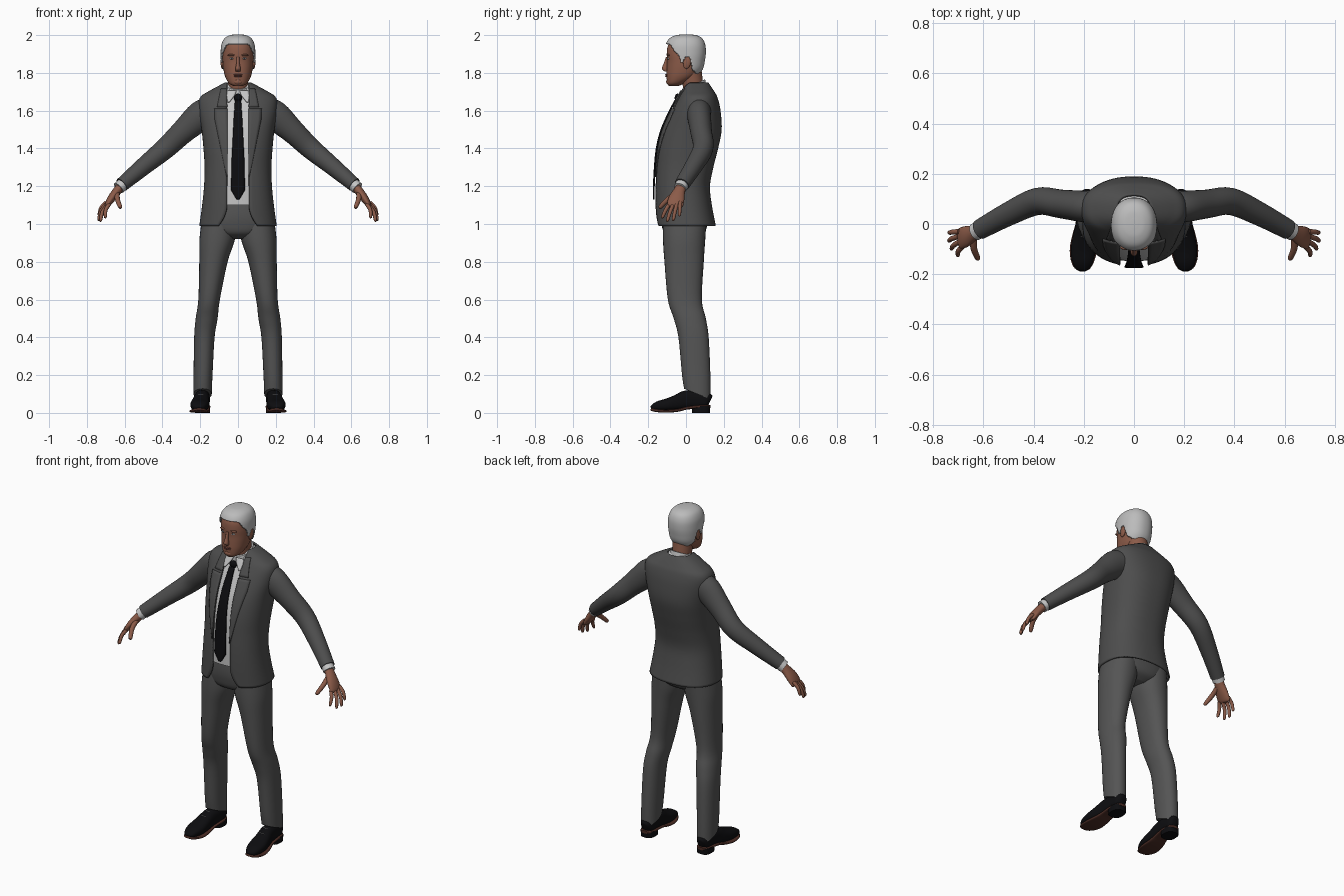
import bpy, bmesh, math
from mathutils import Vector, Matrix

if "Cube" in bpy.data.objects:
    bpy.data.objects.remove(bpy.data.objects["Cube"])


def material(name, *rgb):
    m = bpy.data.materials.new(name)
    m.diffuse_color = (*rgb, 1)
    m.use_nodes = True
    m.node_tree.nodes["Principled BSDF"].inputs["Base Color"].default_value = m.diffuse_color
    return m


JACKET = material("jacket grey", .075, .075, .075)
TROUSER = material("trouser grey", .09, .09, .09)
SHIRT = material("shirt white", .56, .56, .56)
HAIR = material("hair silver", .5, .5, .5)
SKIN = material("skin", .26, .105, .066)
LIP = material("lip", .17, .06, .045)
BLACK = material("black", .004, .004, .005)
SOLE = material("sole brown", .07, .025, .018)
EYE = material("iris grey", .1, .12, .14)


def finish(name, bm, mat, mirror=False, thick=0, angle=45):
    bmesh.ops.recalc_face_normals(bm, faces=bm.faces)
    me = bpy.data.meshes.new(name)
    bm.to_mesh(me)
    bm.free()
    me.materials.append(mat)
    me.shade_smooth()
    me.set_sharp_from_angle(angle=math.radians(angle))
    ob = bpy.data.objects.new(name, me)
    bpy.context.collection.objects.link(ob)
    if thick:
        mod = ob.modifiers.new("thickness", 'SOLIDIFY')
        mod.thickness, mod.offset = thick, 0
    if mirror:
        ob.modifiers.new("mirror", 'MIRROR')
    return ob


def spline(keys, steps):
    """Smooth run of rings (x, y, z, a, b, tilt) through the keys."""
    k = [tuple(q) + (0,) * (6 - len(q)) for q in keys]
    k = [k[0]] + k + [k[-1]]
    out = []
    for i in range(1, len(k) - 2):
        for s in range(steps):
            t = s / steps
            out.append([.5 * (2 * q + (r - p) * t + (2 * p - 5 * q + 4 * r - w) * t * t
                              + (3 * q - p - 3 * r + w) * t ** 3)
                        for p, q, r, w in zip(k[i - 1], k[i], k[i + 1], k[i + 2])])
    return out + [list(k[-1])]


def power(v, e):
    return math.copysign(abs(v) ** (2 / e), v)


def loft(name, keys, mat, n=32, steps=5, e=2.0, ref=None, gap=None, keep=None, **kw):
    """Skin rounded rings; ref makes them follow the path, gap opens the front."""
    path, bm, rows = spline(keys, steps), bmesh.new(), []
    for i, (x, y, z, a, b, tilt) in enumerate(path):
        c, u, v = Vector((x, y, z)), Vector((1, 0, 0)), Vector((0, 1, 0))
        if ref:
            p, q = path[max(i - 1, 0)], path[min(i + 1, len(path) - 1)]
            t = (Vector(q[:3]) - Vector(p[:3])).normalized()
            v = Vector(ref)
            v = (v - t * v.dot(t)).normalized()
            u = v.cross(t)
        t0 = math.asin(min(gap(z) / a, .9) ** (e / 2)) if gap else 0
        row = []
        for j in range(n):
            f = t0 + (2 * math.pi - 2 * t0) * j / (n - 1 if gap else n)
            du, dv = a * power(math.sin(f), e), -b * power(math.cos(f), e)
            row.append(bm.verts.new(c + u * du + v * dv + Vector((0, 0, tilt * dv))))
        rows.append(row)
    for r, s in zip(rows, rows[1:]):
        for j in range(n - 1 if gap else n):
            m = (j + 1) % n
            bm.faces.new((r[j], r[m], s[m], s[j]))
    if not gap:
        bm.faces.new(rows[0])
        bm.faces.new(rows[-1])
    if keep:
        bad = [f for f in bm.faces if not keep(f.calc_center_median())]
        bmesh.ops.delete(bm, geom=bad, context='FACES')
    return finish(name, bm, mat, **kw)


def ball(name, c, r, mat, mirror=False, rot=0):
    bm = bmesh.new()
    mtx = Matrix.Translation(c) @ Matrix.Rotation(rot, 4, 'X') @ Matrix.Diagonal((*r, 1))
    bmesh.ops.create_uvsphere(bm, u_segments=20, v_segments=12, radius=1, matrix=mtx)
    return finish(name, bm, mat, mirror)


def body(rows, inset=0):
    """Rings from (z, front y, back y, half width)."""
    return [(0, (f + b) / 2, z, a - inset, (b - f) / 2 - inset) for z, f, b, a in rows]


def lerp(pts, x):
    for (x0, y0), (x1, y1) in zip(pts, pts[1:]):
        if x <= x1:
            return y0 + (y1 - y0) * max(0, (x - x0) / (x1 - x0))
    return pts[-1][1]


# Jacket, open at the front with rounded hem corners
TORSO = [(1.745, .0, .115, .066), (1.70, -.022, .145, .15), (1.665, -.04, .163, .198),
         (1.60, -.075, .178, .203), (1.50, -.12, .184, .188), (1.40, -.145, .165, .178),
         (1.30, -.155, .14, .172), (1.20, -.16, .122, .175), (1.10, -.16, .132, .185),
         (.99, -.155, .153, .2)]
E = 2.4
loft("jacket", body(TORSO), JACKET, n=56, steps=6, e=E, thick=.01,
     gap=lambda z: .058 + .045 * max(0, (1.1 - z) / .11) ** 2)
loft("shirt", body(TORSO[:-1], .012), SHIRT, n=48, e=E)
SURF = spline(body(TORSO), 6)


def front(x, z):
    """Front y of the jacket surface at x, z."""
    for p, q in zip(SURF, SURF[1:]):
        if z >= q[2]:
            break
    t = min(max((p[2] - z) / (p[2] - q[2]), 0), 1)
    y, a, b = (p[i] + (q[i] - p[i]) * t for i in (1, 3, 4))
    return y - b * (1 - min(abs(x) / a, .97) ** E) ** (1 / E)


def plate(name, rows, mat, off, mirror=True, thick=.006):
    """Thin panel laid on the chest, from rows of (z, x start, x end)."""
    bm, grid, sub = bmesh.new(), [], 4
    for i in range((len(rows) - 1) * sub + 1):
        k = min(i // sub, len(rows) - 2)
        z, x0, x1 = (p + (q - p) * (i / sub - k) for p, q in zip(rows[k], rows[k + 1]))
        xs = [x0 + (x1 - x0) * j / 4 for j in range(5)]
        grid.append([bm.verts.new((x, front(x, z) - off, z)) for x in xs])
    for r, s in zip(grid, grid[1:]):
        for j in range(4):
            bm.faces.new((r[j], r[j + 1], s[j + 1], s[j]))
    return finish(name, bm, mat, mirror, thick)


plate("lapel", [(1.61, .056, .125), (1.55, .056, .122), (1.42, .055, .095), (1.25, .055, .06)],
      JACKET, .008)
plate("jacket_collar", [(1.715, .06, .09), (1.67, .06, .1), (1.62, .056, .11)], JACKET, .007)
plate("shirt_collar_wing", [(1.705, .008, .056), (1.68, .018, .06), (1.645, .045, .055)],
      SHIRT, .008)
plate("tie", [(1.655, -.016, .016), (1.55, -.023, .023), (1.35, -.033, .033),
              (1.18, -.037, .037), (1.13, -.008, .008)], BLACK, .011, False, .008)
ball("tie_knot", (0, -.045, 1.668), (.022, .015, .022), BLACK)

# Sleeves, cuffs and hands
loft("sleeve", [(.15, .07, 1.595, .075, .065), (.2, .07, 1.57, .079, .063),
                (.29, .08, 1.49, .064, .057), (.385, .09, 1.4, .056, .054),
                (.5, .04, 1.305, .047, .047), (.615, -.022, 1.208, .038, .04)],
     JACKET, ref=(0, 1, 0), mirror=True)
loft("cuff", [(.6, -.014, 1.22, .033, .035), (.632, -.031, 1.19, .033, .035)],
     SHIRT, ref=(0, 1, 0), mirror=True)
loft("palm", [(.61, -.02, 1.21, .024, .027), (.64, -.035, 1.175, .023, .031),
              (.67, -.05, 1.135, .021, .042), (.692, -.058, 1.1, .014, .042),
              (.697, -.06, 1.09, .004, .03)], SKIN, ref=(0, 1, 0), n=24, mirror=True)
FINGERS = [("index_finger", (.682, -.088, 1.105), (.704, -.127, 1.032)),
           ("middle_finger", (.692, -.069, 1.1), (.73, -.1, 1.014)),
           ("ring_finger", (.698, -.049, 1.103), (.74, -.068, 1.018)),
           ("little_finger", (.697, -.03, 1.115), (.739, -.035, 1.043)),
           ("thumb", (.64, -.055, 1.16), (.622, -.142, 1.085))]
for name, p, q in FINGERS:
    p, q = Vector(p), Vector(q)
    mid = (p + q) / 2 + Vector((.007, 0, .006))
    r = .014 if name == "thumb" else .0105
    loft(name, [(*p, r, r), (*mid, r * .95, r * .95), (*p.lerp(q, .93), r * .75, r * .75),
                (*q, .002, .002)], SKIN, n=12, ref=(0, 1, 0) if name != "thumb" else (1, 0, 0),
         mirror=True)

# Trousers and belt
loft("trouser_seat", [(0, -.012, 1.15, .155, .118), (0, -.006, 1.06, .178, .13),
                      (0, -.008, 1.0, .19, .122), (0, -.008, .95, .15, .105),
                      (0, -.005, .92, .06, .06)], TROUSER, e=2.4)
loft("trouser_leg", [(.1, -.006, 1.03, .09, .115), (.11, -.01, .92, .094, .112),
                     (.13, -.01, .8, .075, .104), (.153, -.006, .6, .057, .09),
                     (.166, .02, .5, .058, .085), (.178, .04, .4, .054, .08),
                     (.185, .054, .2, .05, .075), (.187, .06, .1, .048, .07, -.4)],
     TROUSER, e=2.2, mirror=True)
loft("belt", [(0, -.012, 1.125, .166, .132), (0, -.012, 1.158, .162, .132)],
     BLACK, e=2.4, steps=1)
loft("buckle", [(0, -.144, 1.122, .028, .005), (0, -.144, 1.16, .028, .005)],
     SHIRT, e=6, steps=1)

# Shoes with sole, heel and laces
loft("shoe", [(.205, -.184, .024, .01, .006), (.205, -.176, .028, .028, .016),
              (.205, -.145, .037, .043, .026), (.202, -.1, .043, .05, .033),
              (.197, -.045, .055, .045, .042), (.192, .0, .068, .04, .05),
              (.188, .06, .071, .039, .05), (.187, .11, .066, .035, .043),
              (.187, .127, .06, .018, .03)], BLACK, e=2.5, ref=(0, 0, 1), mirror=True)
loft("shoe_sole", [(.205, -.187, .02, .012, .006), (.205, -.175, .016, .032, .008),
                   (.205, -.145, .011, .047, .008), (.202, -.1, .009, .054, .008),
                   (.197, -.045, .014, .048, .008), (.192, .0, .025, .041, .008),
                   (.188, .06, .033, .042, .008), (.187, .11, .034, .036, .008),
                   (.187, .13, .034, .018, .008)], SOLE, e=4, ref=(0, 0, 1), mirror=True)
loft("shoe_heel", [(.188, .08, 0, .04, .047), (.188, .08, .036, .041, .049)],
     BLACK, e=2.8, steps=1, mirror=True)
for i in range(3):
    ball("shoe_lace", (.196 - .002 * i, -.05 + .018 * i, .097 + .008 * i),
         (.018, .003, .003), TROUSER, True)

# Neck, shirt collar band and head
loft("neck", [(0, .05, 1.66, .052, .052), (0, .036, 1.74, .053, .055),
              (0, .02, 1.82, .06, .062)], SKIN)
loft("collar_band", [(0, .043, 1.685, .07, .07, .4), (0, .039, 1.738, .059, .062, .45)],
     SHIRT, steps=2)
HEAD = body([(1.73, -.09, -.04, .022), (1.745, -.099, -.01, .048), (1.78, -.103, .05, .068),
             (1.82, -.102, .077, .077), (1.86, -.1, .087, .081), (1.9, -.102, .092, .082),
             (1.94, -.097, .089, .078), (1.97, -.078, .074, .063), (1.985, -.045, .045, .037),
             (1.989, -.01, .01, .008)])
loft("head", HEAD, SKIN, n=48, e=2.2)

# Hair shell trimmed along the hairline
LINE = [(-.2, 1.962), (-.08, 1.95), (-.06, 1.915), (-.035, 1.89), (-.026, 1.855),
        (-.012, 1.855), (-.006, 1.885), (.02, 1.885), (.034, 1.82), (.06, 1.79), (.2, 1.785)]
loft("hair", [(x, y + .001, z + .01 * (z - 1.76) / .22, a + .006, b + .008)
              for x, y, z, a, b in HEAD[2:]], HAIR, n=96, steps=8, e=2.2, thick=.008,
     keep=lambda c: c.z > lerp(LINE, c.y))

# Face
loft("nose", [(0, -.1, 1.885, .007, .006), (0, -.107, 1.85, .009, .011),
              (0, -.112, 1.822, .014, .016), (0, -.106, 1.808, .012, .008)], SKIN, n=16)
ball("ear", (.083, .006, 1.855), (.009, .02, .034), SKIN, True, -.2)
ball("brow", (.033, -.093, 1.894), (.022, .01, .006), SKIN, True)
ball("eye_white", (.032, -.092, 1.876), (.013, .007, .005), SHIRT, True)
ball("iris", (.032, -.0965, 1.876), (.005, .004, .0045), EYE, True)
ball("upper_lip", (0, -.101, 1.79), (.024, .009, .005), LIP)
ball("lower_lip", (0, -.101, 1.782), (.02, .009, .005), LIP)
ball("chin", (0, -.09, 1.753), (.025, .015, .016), SKIN)
